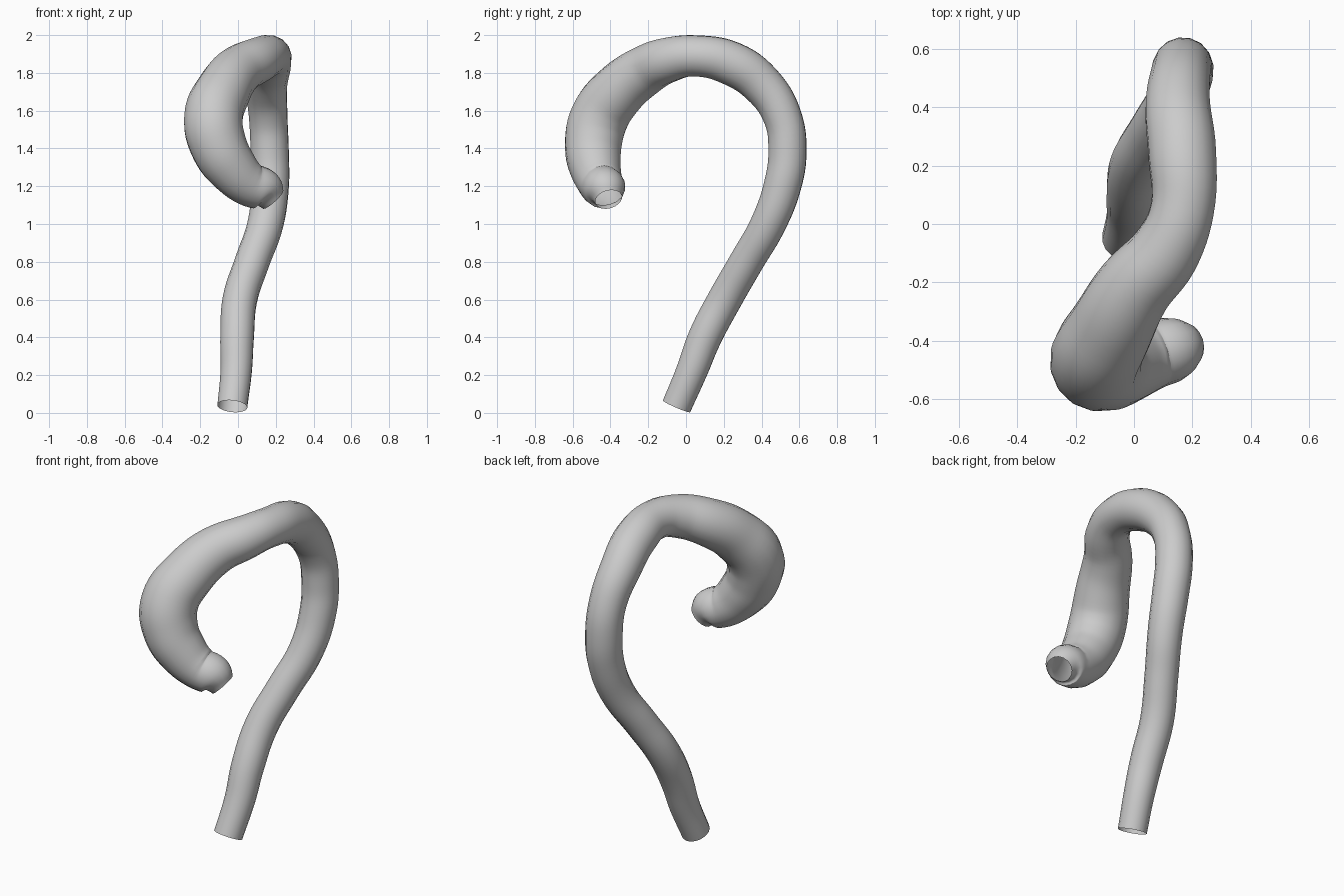
import bpy

cube = bpy.data.objects.get("Cube")
if cube:
    bpy.data.objects.remove(cube, do_unlink=True)

# Plain grey material
grey = bpy.data.materials.new("grey")
grey.use_nodes = True
colour = (0.6, 0.6, 0.6, 1)
grey.diffuse_color = colour
grey.node_tree.nodes["Principled BSDF"].inputs["Base Color"].default_value = colour

# Centre line from the foot of the stem to the hook tip: x, y, z, radius
path = [
    (-.03, -.05, .035, .08),
    (-.01, .03, .22, .084),
    (-.005, .1, .4, .09),
    (.01, .205, .6, .092),
    (.075, .32, .8, .092),
    (.145, .435, 1.0, .095),
    (.17, .51, 1.2, .1),
    (.168, .537, 1.38, .102),
    (.16, .51, 1.57, .103),
    (.15, .4, 1.74, .112),
    (.165, .24, 1.85, .117),
    (.165, .05, 1.89, .11),
    (.11, -.09, 1.87, .12),
    (0, -.22, 1.81, .133),
    (-.08, -.36, 1.7, .147),
    (-.13, -.46, 1.56, .157),
    (-.105, -.49, 1.42, .152),
    (-.035, -.48, 1.3, .138),
    (.06, -.45, 1.21, .118),
    (.14, -.425, 1.18, .108),
    (.185, -.41, 1.13, .073),
]

# Open tapered tube swept along the centre line
curve = bpy.data.curves.new("curved_stem", "CURVE")
curve.dimensions = "3D"
curve.resolution_u = 6
curve.bevel_depth = 0.1
curve.bevel_resolution = 6
curve.use_fill_caps = False
spline = curve.splines.new("BEZIER")
spline.radius_interpolation = "CARDINAL"
spline.bezier_points.add(len(path) - 1)
for point, (x, y, z, r) in zip(spline.bezier_points, path):
    point.co = (x, y, z)
    point.radius = r / curve.bevel_depth
    point.handle_left_type = point.handle_right_type = "AUTO"
curve.materials.append(grey)

stem = bpy.data.objects.new("curved_stem", curve)
bpy.context.collection.objects.link(stem)

# Turn the sweep into a smooth mesh
bpy.ops.object.select_all(action="DESELECT")
stem.select_set(True)
bpy.context.view_layer.objects.active = stem
bpy.ops.object.convert(target="MESH")
bpy.ops.object.shade_smooth()
